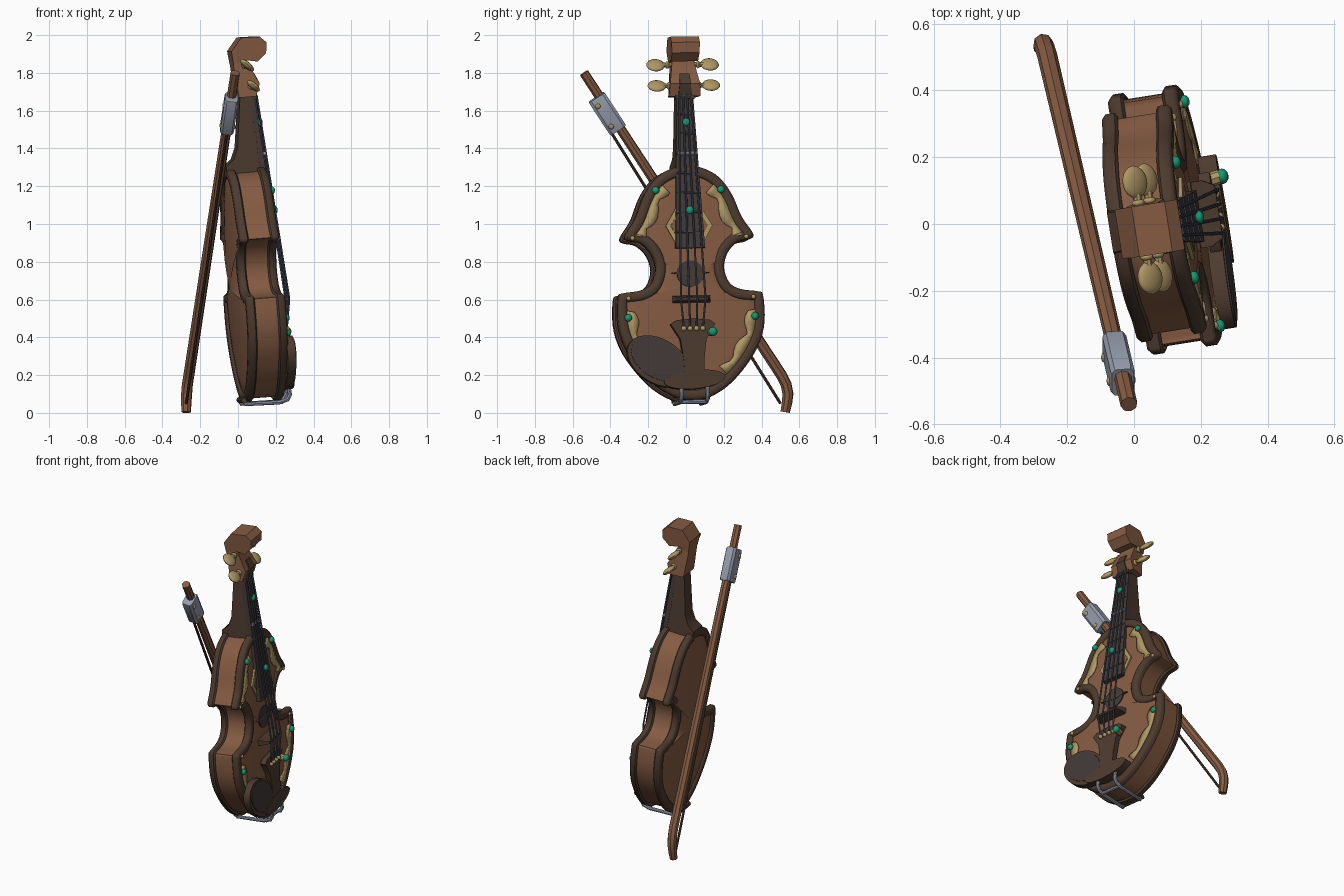
import bpy, bmesh, math
from mathutils import Matrix, Vector

if "Cube" in bpy.data.objects:
    bpy.data.objects.remove(bpy.data.objects["Cube"])

def mat(name, c):
    m = bpy.data.materials.new(name)
    m.diffuse_color = (*c, 1)
    m.use_nodes = True
    m.node_tree.nodes["Principled BSDF"].inputs["Base Color"].default_value = m.diffuse_color
    return m

BROWN = mat("warm brown wood", (.235, .105, .055))
DARK = mat("dark brown wood", (.075, .043, .028))
GOLD = mat("pale gold", (.43, .31, .13))
STEEL = mat("steel", (.30, .33, .41))
SLATE = mat("string slate", (.075, .085, .12))
EBONY = mat("ebony grey", (.055, .042, .038))
GREEN = mat("green gem", (.01, .30, .16))

# violin frame: local x = out of the front, y = width, z = length
BODY = (Matrix.Translation((.03, .01, .043)) @ Matrix.Rotation(math.radians(9), 4, 'Z')
        @ Matrix.Rotation(-.08, 4, 'Y') @ Matrix.Rotation(.015, 4, 'X'))
WORLD = Matrix.Identity(4)

def finish(name, bm, m, M=BODY, angle=40):
    bmesh.ops.recalc_face_normals(bm, faces=bm.faces)
    me = bpy.data.meshes.new(name)
    bm.to_mesh(me)
    bm.free()
    me.transform(M)
    me.shade_smooth()
    me.set_sharp_from_angle(angle=math.radians(angle))
    me.materials.append(m)
    o = bpy.data.objects.new(name, me)
    bpy.context.collection.objects.link(o)
    return o

def loft(name, rings, m, caps=True, M=BODY, angle=40):
    bm = bmesh.new()
    R = [[bm.verts.new(p) for p in r] for r in rings]
    n = len(R[0])
    for a, b in zip(R, R[1:]):
        for i in range(n):
            j = (i + 1) % n
            bm.faces.new((a[i], a[j], b[j], b[i]))
    if caps:
        bm.faces.new(R[0])
        bm.faces.new(R[-1])
    return finish(name, bm, m, M, angle)

def plate(name, uv, n0, n1, m):
    return loft(name, [[(n, u, v) for u, v in uv] for n in (n0, n1)], m)

def prism(name, nvw, m):
    # side profile of (out, length, half width)
    return loft(name, [[(n, s * w, v) for n, v, w in nvw] for s in (-1, 1)], m)

def ball(name, loc, scale, m, rot=WORLD, M=BODY, seg=12):
    bm = bmesh.new()
    bmesh.ops.create_uvsphere(bm, u_segments=seg, v_segments=seg // 2 + 1, radius=1,
                              matrix=Matrix.Translation(loc) @ rot @ Matrix.Diagonal((*scale, 1)))
    return finish(name, bm, m, M)

def tube(name, pts, r, m, M=BODY, radii=None):
    cu = bpy.data.curves.new(name, 'CURVE')
    cu.dimensions, cu.bevel_depth, cu.bevel_resolution, cu.use_fill_caps = '3D', r, 2, True
    sp = cu.splines.new('POLY')
    sp.points.add(len(pts) - 1)
    for i, p in enumerate(pts):
        sp.points[i].co = (*p, 1)
        sp.points[i].radius = radii[i] if radii else 1
    tmp = bpy.data.objects.new("tmp", cu)
    bpy.context.collection.objects.link(tmp)
    me = bpy.data.meshes.new_from_object(tmp.evaluated_get(bpy.context.evaluated_depsgraph_get()))
    bpy.data.objects.remove(tmp)
    bm = bmesh.new()
    bm.from_mesh(me)
    bm.verts.ensure_lookup_table()
    bmesh.ops.remove_doubles(bm, verts=bm.verts, dist=1e-5)
    return finish(name, bm, m, M)

def ellipse(cu, cv, a, b, rot=0, n=32):
    c, s = math.cos(rot), math.sin(rot)
    T = [2 * math.pi * i / n for i in range(n)]
    return [(cu + a * math.cos(t) * c - b * math.sin(t) * s,
             cv + a * math.cos(t) * s + b * math.sin(t) * c) for t in T]

# body outline: smooth curve through half the points, then mirrored
H = [(0, 1.255), (.09, 1.238), (.17, 1.19), (.235, 1.1), (.285, .98), (.335, .905), (.345, .875),
     (.325, .86), (.26, .845), (.205, .79), (.183, .71), (.21, .63), (.27, .595), (.36, .582),
     (.388, .56), (.392, .42), (.358, .30), (.285, .185), (.19, .085), (.09, .025), (0, .01)]
P = [Vector(p) for p in [(-H[1][0], H[1][1])] + H + [(-H[-2][0], H[-2][1])]]
half = []
for a, b, c, d in zip(P, P[1:], P[2:], P[3:]):
    for k in range(4):
        t = k / 4
        half.append(.5 * (2 * b + (c - a) * t + (2 * a - 5 * b + 4 * c - d) * t * t
                          + (3 * b - a - 3 * c + d) * t ** 3))
half.append(P[-2])
LOOP = half + [Vector((-p.x, p.y)) for p in half[-2:0:-1]]
N = len(LOOP)
RAW = [(LOOP[(i + 1) % N] - LOOP[i - 1]).normalized() for i in range(N)]
NORM = []
for i in range(N):
    s = sum((RAW[(i + k) % N] for k in range(-5, 6)), Vector((0, 0)))
    NORM.append(Vector((s.y, -s.x)).normalized())

def inset(d):
    return [p + q * d for p, q in zip(LOOP, NORM)]

def ring(d, n, s=1):
    return [(n, p.x * s, .62 + (p.y - .62) * s) for p in inset(d)]

# sound box with arched back and front, and the two dark rims
S = (.05, .3, .5, .7, .85, 1)
loft("sound_box", [ring(.05, .008 - .035 * (1 - s * s), s) for s in S] + [ring(.02, .03), ring(.02, .17)]
     + [ring(.05, .19 + .013 * (1 - s * s), s) for s in S[::-1]], BROWN)
RIM = [(.012, .158), (0, .166), (0, .194), (.014, .206), (.042, .206), (.052, .198), (.054, .18)]
loft("front_rim", [ring(d, n) for d, n in RIM], DARK, False, angle=50)
loft("back_rim", [ring(d, .2 - n) for d, n in RIM], DARK, False, angle=50)

# gold scalloped inlay following the rim of each bout
bm = bmesh.new()
ok = [(.88 < p.y < 1.2 or .1 < p.y < .53) and abs(p.x) > .1 for p in LOOP]
outer = inset(.05)
for i in range(N):
    j = (i + 1) % N
    if ok[i] and ok[j]:
        w = [.075 + .035 * abs(math.sin(min(k, N - k) * .55)) for k in (i, j)]
        q = [LOOP[k] + NORM[k] * x for k, x in zip((i, j), w)]
        bm.faces.new([bm.verts.new((.204, p.x, p.y)) for p in (outer[i], outer[j], q[1], q[0])])
bmesh.ops.remove_doubles(bm, verts=bm.verts, dist=1e-5)
finish("gold_inlay", bm, GOLD).modifiers.new("thick", 'SOLIDIFY').thickness = .008

# diamond inlay under the fingerboard, sound hole
DIA = [(.05, 1.06), (.125, .935), (.06, .815), (-.06, .815), (-.125, .935), (-.05, 1.06)]
plate("diamond_inlay", DIA, .19, .208, GOLD)
plate("diamond_centre", [(u * .8, .935 + (v - .935) * .8) for u, v in DIA], .2, .212, BROWN)
plate("sound_hole", ellipse(0, .68, .072, .07), .19, .208, EBONY)
plate("sound_hole_spike", [(-.105, .685), (0, .70), (.105, .685), (0, .665)], .19, .21, DARK)

# gems and gold studs
for s in (-1, 1):
    ball("rim_gem", (.212, s * .175, 1.125), (.016, .02, .02), GREEN)
    ball("rim_gem", (.212, s * .34, .45), (.016, .02, .02), GREEN)
    ball("corner_stud", (.206, s * .305, .873), (.01, .012, .012), GOLD)
    ball("corner_stud", (.206, s * .335, .553), (.01, .012, .012), GOLD)
for n, v in ((.24, 1.015), (.195, 1.485)):
    ball("fingerboard_gem", (n + .008, 0, v), (.014, .02, .022), GREEN)

# neck, fingerboard, frets
prism("neck", [(-.005, 1.235, .065), (-.005, 1.265, .062), (.04, 1.30, .055), (.065, 1.36, .052),
               (.10, 1.63, .045), (.17, 1.63, .045), (.205, 1.2, .06)], DARK)
prism("fingerboard", [(.205, .815, .078), (.235, .815, .078), (.178, 1.625, .045), (.15, 1.625, .045)], EBONY)
for k in range(7):
    v = .9 + .105 * k
    n = .235 - .0704 * (v - .815)
    w = .076 - .0407 * (v - .815)
    tube("fret", [(n, -w, v), (n, w, v)], .005, SLATE)
tube("silver_fret", [(.205, -.052, 1.32), (.205, .052, 1.32)], .01, STEEL)
prism("nut", [(.16, 1.61, .052), (.19, 1.61, .05), (.19, 1.632, .05), (.16, 1.632, .052)], DARK)

# pegbox and faceted scroll
prism("pegbox", [(.09, 1.625, .075), (.18, 1.625, .085), (.205, 1.69, .08), (.15, 1.815, .058),
                 (.15, 1.87, .056), (.08, 1.87, .056), (.075, 1.80, .06)], BROWN)
prism("pegbox_slot", [(.15, 1.63, .035), (.19, 1.63, .035), (.213, 1.69, .03), (.19, 1.745, .026),
                      (.15, 1.74, .026)], DARK)
prism("scroll", [(.075, 1.80, .066), (.068, 1.872, .074), (.125, 1.94, .076), (.225, 1.938, .076),
                 (.26, 1.905, .076), (.253, 1.85, .074), (.205, 1.808, .072), (.14, 1.82, .068)], BROWN)

# tuning pegs
TURN = Matrix.Rotation(-math.pi / 4, 4, 'Y')
for s in (-1, 1):
    for n, v, r in ((.135, 1.795, .046), (.16, 1.683, .042)):
        tube("peg_shaft", [(n, 0, v), (n, s * .12, v)], .013, GOLD)
        ball("peg_collar", (n, s * .082, v), (.02, .012, .02), GOLD)
        ball("peg_head", (n, s * .145, v), (.018, .05, r), GOLD, TURN, seg=14)

# bridge, tailpiece, strings
prism("bridge", [(.195, .525, .1), (.195, .565, .1), (.235, .558, .1), (.27, .55, .08),
                 (.27, .535, .08), (.235, .53, .1)], DARK)
plate("tailpiece", [(-.12, .41), (-.09, .43), (0, .44), (.09, .43), (.12, .41), (.07, .33), (.055, .22),
                    (.05, .09), (-.05, .09), (-.055, .22), (-.07, .33)], .215, .25, DARK)
for k in (-1.5, -.5, .5, 1.5):
    tube("string", [(.255, k * .034, .39), (.277, k * .044, .543), (.192, k * .021, 1.622),
                    (.165, k * .014, 1.72)], .0055, SLATE)
    ball("string_anchor", (.255, k * .034, .385), (.014, .014, .014), GOLD)
tube("fine_tuner", [(.24, .095, .365), (.275, .10, .365)], .022, GOLD)
ball("fine_tuner_gem", (.283, .10, .365), (.018, .024, .024), GREEN)

# chin rest with pad and steel clamp
R = math.radians(-32)
plate("chin_cup", ellipse(-.19, .215, .18, .118, R), .2, .245, DARK)
plate("chin_pad", ellipse(-.195, .225, .155, .098, R), .24, .25, EBONY)
plate("chin_arm", ellipse(.0, .115, .165, .05, .08), .2, .255, DARK)
for s in (-1, 1):
    tube("chin_clamp", [(.235, s * .07, .09), (.24, s * .07, .035), (.225, s * .07, .012),
                        (.18, s * .07, .0), (.0, s * .07, .004), (-.012, s * .07, .03)], .012, STEEL)
tube("clamp_bar", [(.195, -.07, .0), (.195, .07, .0)], .011, STEEL)
tube("clamp_foot", [(-.008, -.085, .025), (-.008, .085, .025)], .016, DARK)

# bow: stick with curved tip, hair, frog
A, B = Vector((-.015, -.54, 1.80)), Vector((-.26, .505, .20))
D = (B - A).normalized()
Hd = Vector((0, -.84, -.55))
Hd = (Hd - D * Hd.dot(D)).normalized()
C = D.cross(Hd)
tube("bow_stick", [A, B, (-.268, .53, .15), (-.272, .54, .10), (-.274, .535, .055), (-.274, .525, .004)],
     .03, BROWN, WORLD, [.85, 1, 1, 1.0, .95, .85])
F = A.lerp(B, .13) + Hd * .015
tube("bow_hair", [F + Hd * .035, (-.274, .50, .05)], .008, DARK, WORLD)
FM = Matrix.Translation(F) @ Matrix((Hd, C, D)).transposed().to_4x4()
loft("bow_frog", [[(x * .05 * k, y * .036 * k, z) for x, y in ((-1, -.7), (-.7, -1), (.7, -1), (1, -.7),
                                                             (1, .7), (.7, 1), (-.7, 1), (-1, .7))]
                  for z, k in ((-.105, .92), (-.095, 1), (.095, 1), (.105, .92))], STEEL, M=FM, angle=25)
for z in (-.065, .065):
    for s in (-1, 1):
        ball("frog_stud", (.02, s * .036, z), (.014, .008, .014), GOLD, M=FM)
